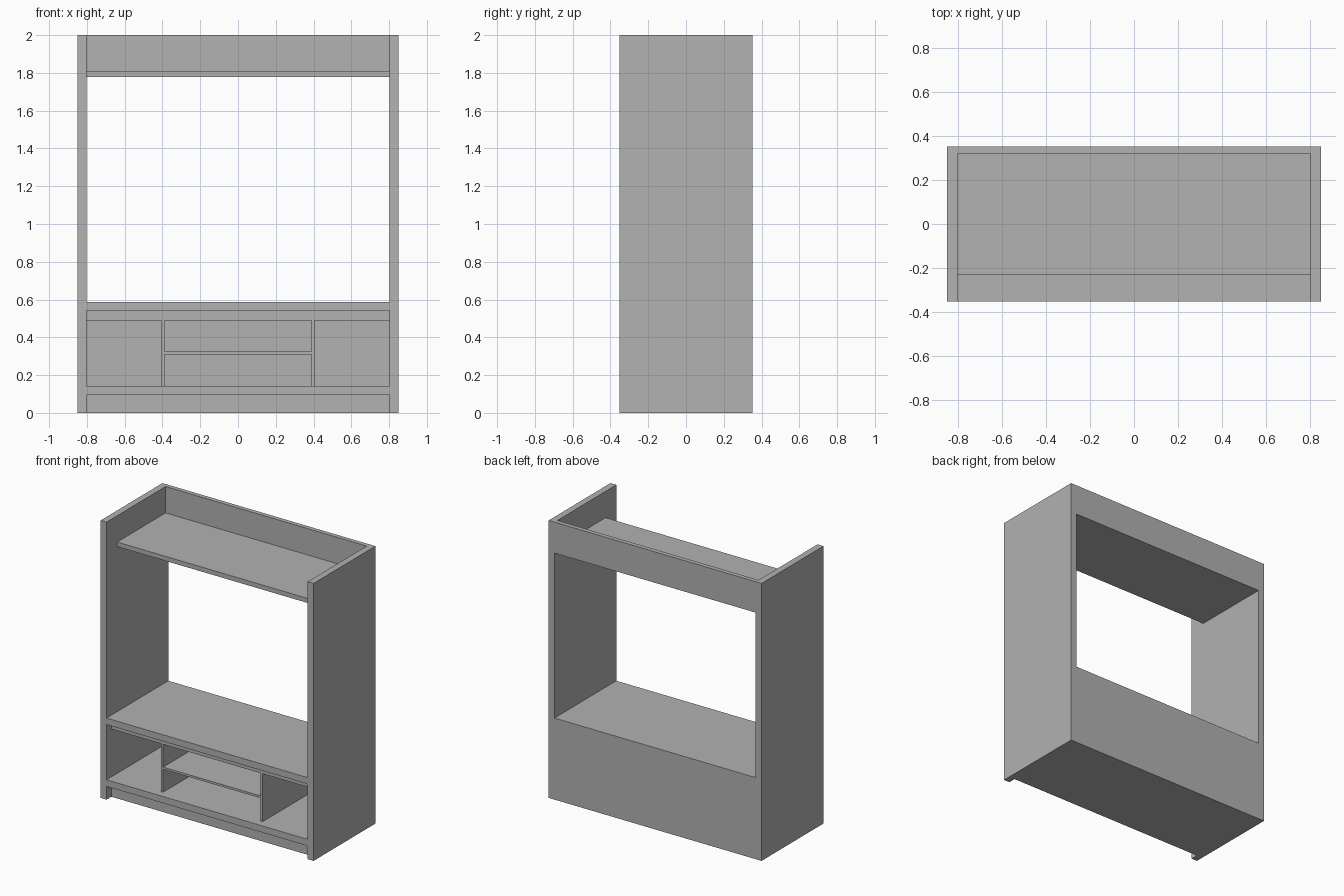
import bpy

default = bpy.data.objects.get("Cube")
if default:
    bpy.data.objects.remove(default, do_unlink=True)

grey = bpy.data.materials.new("plain grey")
grey.use_nodes = True
colour = (0.445, 0.445, 0.445, 1)
grey.diffuse_color = colour
grey.node_tree.nodes["Principled BSDF"].inputs["Base Color"].default_value = colour


def board(name, x, y, z):
    """Box spanning the given (low, high) ranges."""
    spans = (x, y, z)
    bpy.ops.mesh.primitive_cube_add(size=1, location=[(a + b) / 2 for a, b in spans])
    obj = bpy.context.object
    obj.name = name
    obj.scale = [b - a for a, b in spans]
    bpy.ops.object.transform_apply(location=False, rotation=False, scale=True)
    obj.data.materials.append(grey)
    return obj


OUTER, INNER = 0.849, 0.802
FRONT, BACK = -0.352, 0.352
BACK_IN = 0.32          # inner face of the back panels
RECESS = FRONT + 0.055  # set-back of plinth, rail and dividers
width = (-INNER, INNER)

# Side panels and compartment dividers, mirrored
for side, s in (("left", 1), ("right", -1)):
    board(side + "_side_panel", sorted((s * INNER, s * OUTER)), (FRONT, BACK), (0, 2))
    board(side + "_divider", sorted((s * 0.389, s * 0.405)), (RECESS, BACK_IN), (0.143, 0.488))

# Lower cabinet
board("plinth", width, (RECESS, BACK_IN), (0, 0.095))
board("bottom_shelf", width, (FRONT, BACK_IN), (0.095, 0.143))
board("middle_shelf", (-0.389, 0.389), (RECESS, BACK_IN), (0.308, 0.324))
board("under_top_rail", width, (RECESS, BACK_IN), (0.488, 0.541))
board("countertop", width, (FRONT, BACK), (0.541, 0.588))
board("lower_back_panel", width, (BACK_IN, BACK), (0, 0.541))

# Upper shelf and its back panel
board("upper_shelf", width, (-0.23, BACK_IN), (1.777, 1.81))
board("upper_back_panel", width, (BACK_IN, BACK), (1.777, 2))
